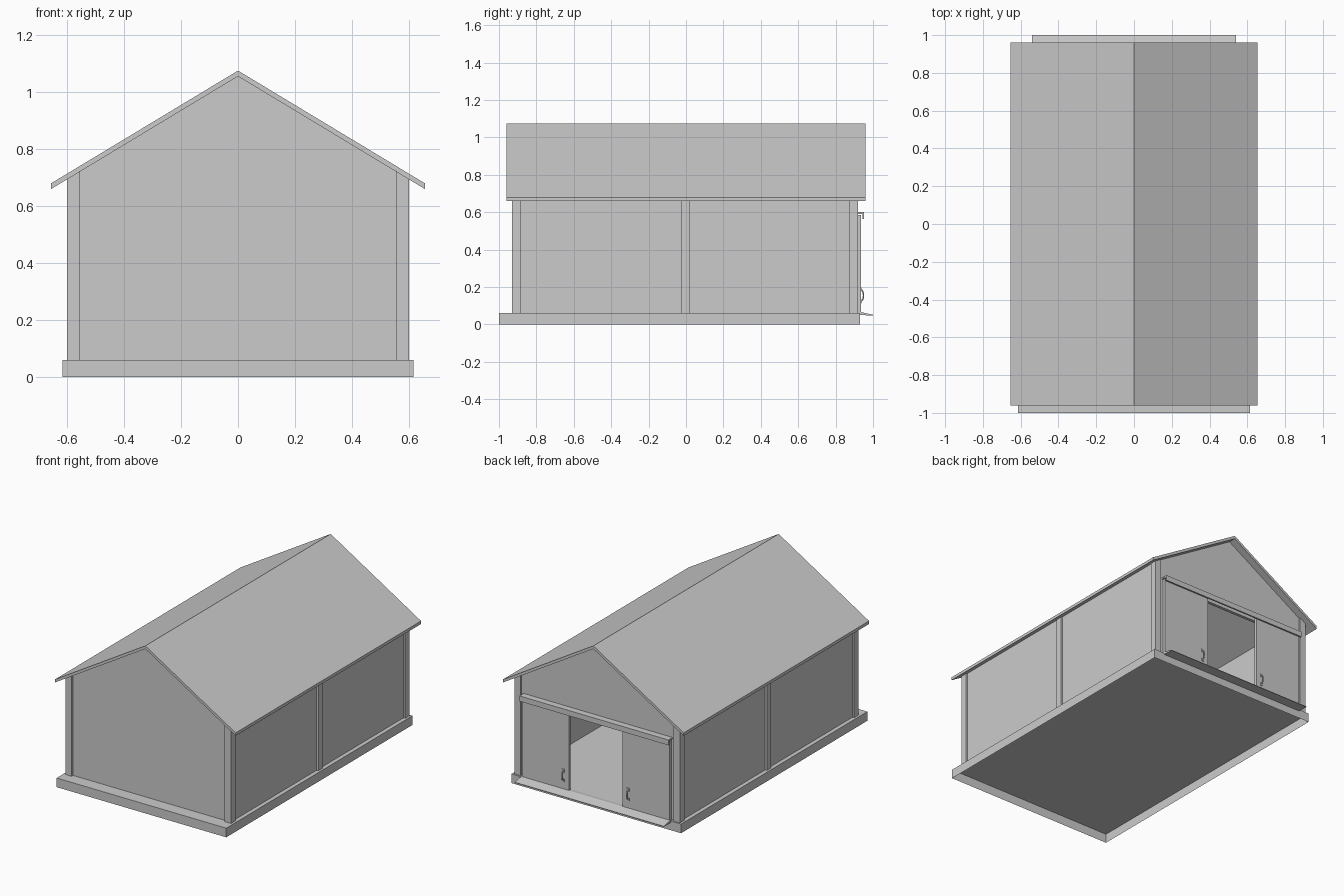
import bpy, bmesh, math

if "Cube" in bpy.data.objects:
    bpy.data.objects.remove(bpy.data.objects["Cube"])

FLOOR = 0.06


def roof_under(x):
    """Height of the underside of the roof at x."""
    return 1.055 - 0.603 * abs(x)


def make(name, bm):
    bmesh.ops.recalc_face_normals(bm, faces=bm.faces)
    me = bpy.data.meshes.new(name)
    bm.to_mesh(me)
    bm.free()
    ob = bpy.data.objects.new(name, me)
    bpy.context.collection.objects.link(ob)
    return ob


def prism(name, pts, y0, y1):
    """Extrude an (x, z) outline from y0 to y1."""
    bm = bmesh.new()
    f = bm.faces.new([bm.verts.new((x, y0, z)) for x, z in pts])
    r = bmesh.ops.extrude_face_region(bm, geom=[f])
    vs = [v for v in r["geom"] if isinstance(v, bmesh.types.BMVert)]
    bmesh.ops.translate(bm, verts=vs, vec=(0, y1 - y0, 0))
    return make(name, bm)


def box(name, x0, x1, y0, y1, z0, z1):
    return prism(name, [(x0, z0), (x1, z0), (x1, z1), (x0, z1)], y0, y1)


def side_prism(name, pts, x0, x1):
    """Extrude a (y, z) outline from x0 to x1."""
    bm = bmesh.new()
    f = bm.faces.new([bm.verts.new((x0, y, z)) for y, z in pts])
    r = bmesh.ops.extrude_face_region(bm, geom=[f])
    vs = [v for v in r["geom"] if isinstance(v, bmesh.types.BMVert)]
    bmesh.ops.translate(bm, verts=vs, vec=(x1 - x0, 0, 0))
    return make(name, bm)


def under_roof(name, xa, xb, y0, y1):
    """Upright piece whose top follows the roof slope."""
    prism(name, [(xa, FLOOR), (xb, FLOOR), (xb, roof_under(xb)), (xa, roof_under(xa))], y0, y1)


# base slab, hollow from below
base = box("base", -0.615, 0.615, -1.0, 0.93, 0, FLOOR)
bm = bmesh.new()
bm.from_mesh(base.data)
bm.faces.ensure_lookup_table()
bottom = [f for f in bm.faces if f.calc_center_median().z < 0.001]
bmesh.ops.delete(bm, geom=bottom, context='FACES_ONLY')
bm.to_mesh(base.data)
bm.free()

# roof, two sloping sheets meeting at the ridge
prism("roof", [(-0.655, 0.66), (0, 1.055), (0.655, 0.66),
               (0.655, 0.68), (0, 1.075), (-0.655, 0.68)], -0.96, 0.96)

# posts and side walls
for side, s in (("left", -1), ("right", 1)):
    for pos, y0, y1 in (("front", -0.93, -0.885), ("middle", -0.025, 0.02), ("back", 0.875, 0.92)):
        under_roof(f"{side}_{pos}_post", s * 0.555, s * 0.60, y0, y1)
    under_roof(f"{side}_wall", s * 0.565, s * 0.588, -0.90, 0.89)

# front gable wall
W = 0.557
prism("front_wall", [(-W, FLOOR), (W, FLOOR), (W, roof_under(W)), (0, 1.055),
                     (-W, roof_under(W))], -0.915, -0.895)

# back gable wall with doorway
D = 0.34
prism("back_wall", [(-W, FLOOR), (-D, FLOOR), (-D, 0.57), (D, 0.57), (D, FLOOR), (W, FLOOR),
                    (W, roof_under(W)), (0, 1.055), (-W, roof_under(W))], 0.89, 0.91)

# sliding door rail and entry ramp
side_prism("door_rail", [(0.91, 0.60), (0.953, 0.60), (0.953, 0.565), (0.943, 0.565),
                         (0.943, 0.59), (0.91, 0.59)], -0.54, 0.54)
side_prism("ramp", [(0.91, 0.062), (0.935, 0.066), (1.0, 0.052), (1.0, 0.048), (0.93, 0.05),
                    (0.91, 0.05)], -0.54, 0.54)

# doors with bowed handles, slid open
for side, s in (("left", -1), ("right", 1)):
    box(f"{side}_door", s * 0.195, s * 0.535, 0.915, 0.935, FLOOR + 0.005, 0.585)
    hx = s * 0.235
    cu = bpy.data.curves.new(f"{side}_handle", 'CURVE')
    cu.dimensions = '3D'
    cu.bevel_depth = 0.004
    cu.bevel_resolution = 1
    cu.use_fill_caps = True
    sp = cu.splines.new('POLY')
    n = 9
    sp.points.add(n - 1)
    for i in range(n):
        a = math.pi * i / (n - 1)
        sp.points[i].co = (hx, 0.935 + 0.014 * math.sin(a), 0.155 - 0.03 * math.cos(a), 1)
    bpy.context.collection.objects.link(bpy.data.objects.new(f"{side}_handle", cu))
    for end, z in (("lower", 0.123), ("upper", 0.187)):
        box(f"{side}_handle_{end}_plate", hx - 0.009, hx + 0.009, 0.934, 0.939, z - 0.01, z + 0.01)
